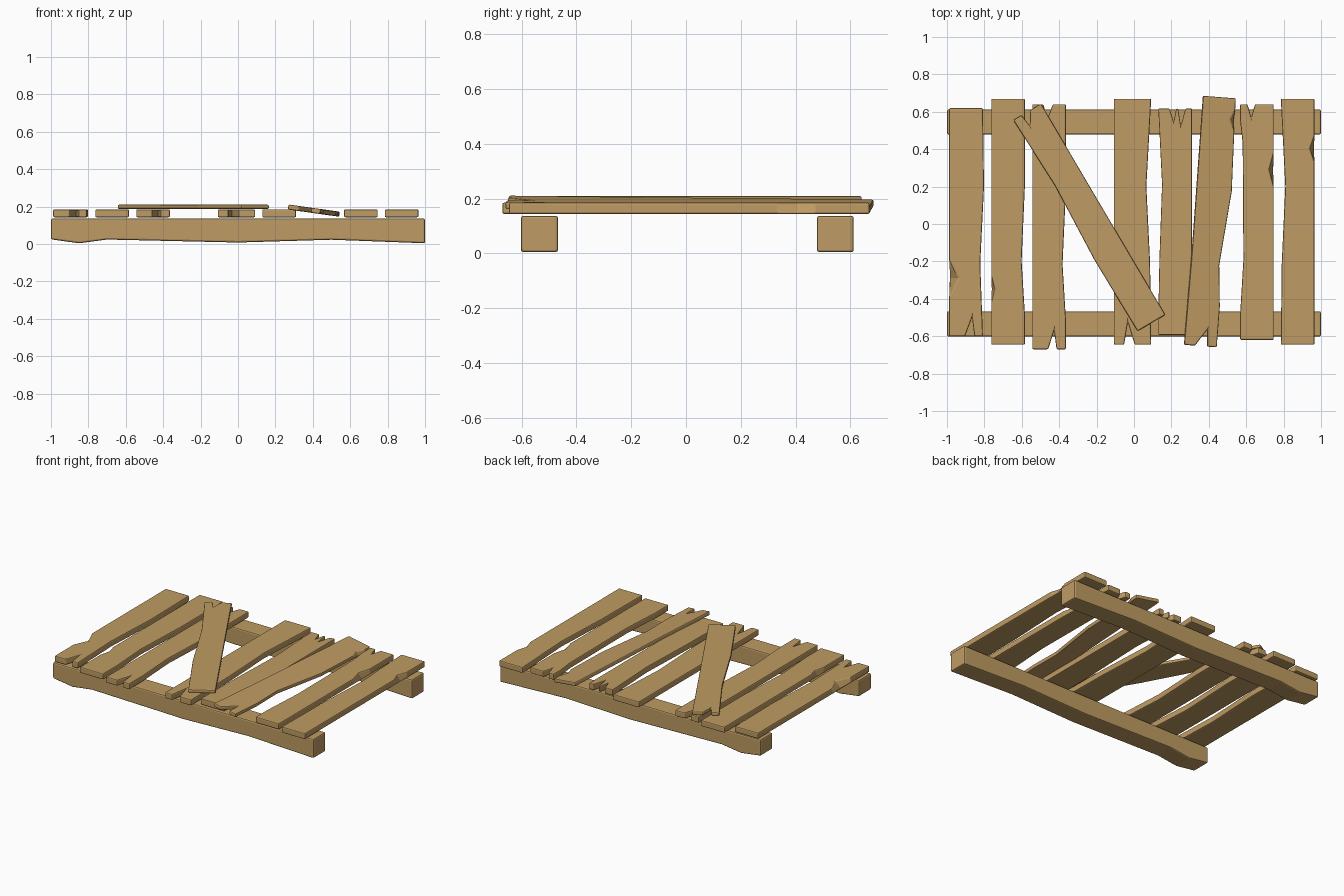
import bpy, bmesh
from math import radians
from mathutils import Matrix

if "Cube" in bpy.data.objects:
    bpy.data.objects.remove(bpy.data.objects["Cube"])

wood = bpy.data.materials.new("wood")
wood.diffuse_color = (0.52, 0.33, 0.125, 1)
wood.use_nodes = True
wood.node_tree.nodes["Principled BSDF"].inputs["Base Color"].default_value = wood.diffuse_color


def prism(name, low, high, width):
    """Solid between two matching loops of points, with softened edges."""
    bm = bmesh.new()
    a = [bm.verts.new(p) for p in low]
    b = [bm.verts.new(p) for p in high]
    bm.faces.new(a[::-1])
    bm.faces.new(b)
    n = len(a)
    for i in range(n):
        j = (i + 1) % n
        bm.faces.new((a[i], a[j], b[j], b[i]))
    bmesh.ops.recalc_face_normals(bm, faces=bm.faces)
    me = bpy.data.meshes.new(name)
    bm.to_mesh(me)
    bm.free()
    me.materials.append(wood)
    ob = bpy.data.objects.new(name, me)
    bpy.context.collection.objects.link(ob)
    bev = ob.modifiers.new("bevel", 'BEVEL')
    bev.width, bev.segments = width, 2
    bev.limit_method, bev.angle_limit = 'ANGLE', radians(35)
    return ob


def plank(name, cx, cy, w, l, z0, z1, left=(), right=(), front=(), back=(), chips=()):
    """left/right: (y, inset) bends; front/back: (x0, x_tip, x1, depth) splits;
    chips: (side, y, half_length, depth) broken top edges. All local to the centre."""
    h, e = w / 2, l / 2

    def side(s, bends):
        pts = [(-e, 0)] + sorted(bends) + [(e, 0)]

        def inset(y):
            for (ya, ia), (yb, ib) in zip(pts, pts[1:]):
                if ya <= y <= yb:
                    return ia + (ib - ia) * (y - ya) / (yb - ya)
        out = [(s * (h - i), y, 0) for y, i in pts]
        for cs, y, r, d in chips:
            if cs == s:
                out = [p for p in out if abs(p[1] - y) > r]
                for k, dx in ((-r, 0), (0, -s * d), (r, 0)):
                    out.append((s * (h - inset(y + k)), y + k, dx))
        return sorted(out, key=lambda p: p[1])

    loop = []
    for x0, xt, x1, d in front:
        loop += [(x0, -e, 0), (xt, -e + d, 0), (x1, -e, 0)]
    loop += side(1, list(right))
    for x0, xt, x1, d in back[::-1]:
        loop += [(x1, e, 0), (xt, e - d, 0), (x0, e, 0)]
    loop += side(-1, list(left))[::-1]
    ob = prism(name, [(x, y, z0) for x, y, _ in loop],
               [(x + dx, y, z1) for x, y, dx in loop], 0.007)
    ob.location = (cx, cy, 0)
    return ob


# Two support beams with a worn underside
under = [(-1, .025), (-.85, .004), (-.7, .024), (0, .008), (.5, .023), (1, .004)]
profile = under + [(1, .137), (-1, .137)]
for name, y0, y1 in (("front_beam", -.602, -.467), ("back_beam", .478, .612)):
    prism(name, [(x, y0, z) for x, z in profile],
          [(x, y1, z) for x, z in profile], 0.009)

# Upright planks laid across the beams
Z = (.143, .185)
plank("plank_1", -.898, .01, .18, 1.22, *Z, right=[(-.22, .014), (.19, -.006)],
      front=[(-.005, .032, .045, .10)], chips=[(-1, -.30, .10, .05)])
plank("plank_2", -.673, .012, .18, 1.315, *Z, right=[(-.5, 0), (-.21, .018), (.2, 0)],
      chips=[(-1, -.36, .07, .018)])
plank("plank_3", -.454, -.015, .18, 1.31, *Z, right=[(-.5, 0), (-.2, .018), (.2, 0)],
      front=[(-.005, .027, .04, .10)], back=[(-.03, -.01, .02, .08)])
plank("plank_4", -.008, .012, .2, 1.315, *Z, right=[(-.22, .006), (.19, .026)],
      front=[(-.045, -.025, .012, .12)])
plank("plank_5", .22, .012, .18, 1.21, *Z, left=[(-.5, 0), (-.2, .006), (.2, .02)],
      back=[(-.03, -.008, .006, .07), (.016, .03, .055, .09)])
plank("plank_7", .657, .01, .18, 1.26, *Z, left=[(-.5, 0), (-.2, .018), (.42, .014), (.55, 0)],
      back=[(-.05, -.03, -.01, .07)], chips=[(1, .28, .09, .025)])
plank("plank_8", .875, .012, .18, 1.315, *Z, left=[(-.22, .005), (.19, .024)],
      chips=[(1, .39, .07, .025)])

# Loose plank, twisted and leaning on its neighbour
loose = plank("loose_plank", 0, 0, .176, 1.335, -.027, 0, left=[(-.2, .004), (.05, .003)],
              right=[(-.45, 0), (-.23, .02), (.17, -.017)],
              front=[(-.03, .03, .037, .09)], chips=[(1, .55, .06, .025)])
loose.matrix_world = (Matrix.Translation((.407, .013, .192))
                      @ Matrix.Rotation(radians(8), 4, 'Y')
                      @ Matrix.Rotation(radians(-4.4), 4, 'Z'))

# Thin diagonal plank lying on top
diag = plank("diagonal_plank", -.239, .035, .172, 1.31, .187, .21,
             left=[(-.21, -.006), (.24, .014)], back=[(-.035, -.025, .02, .07)])
diag.rotation_euler.z = radians(30.5)
